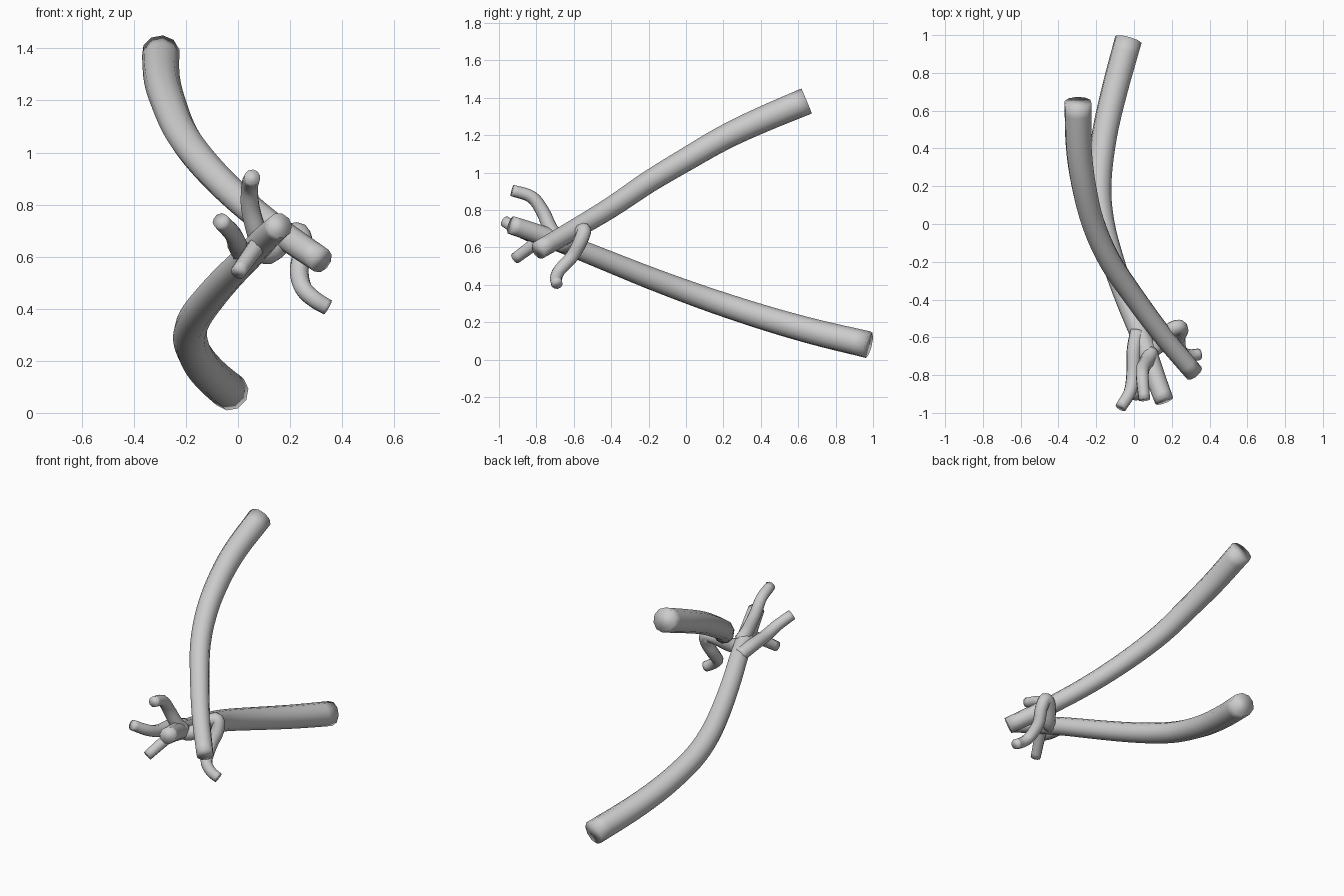
import bpy, bmesh, math
from mathutils import Vector

if "Cube" in bpy.data.objects:
    bpy.data.objects.remove(bpy.data.objects["Cube"])

SIDES = 10

bark = bpy.data.materials.new("plain grey")
bark.diffuse_color = (0.6, 0.6, 0.6, 1)
bark.use_nodes = True
bark.node_tree.nodes["Principled BSDF"].inputs["Base Color"].default_value = bark.diffuse_color


def smooth_path(points, steps):
    """Catmull-Rom curve through the points."""
    p = [Vector(q) for q in points]
    p = [2 * p[0] - p[1]] + p + [2 * p[-1] - p[-2]]
    out = []
    for i in range(1, len(p) - 2):
        a, b, c, d = p[i - 1:i + 3]
        for k in range(steps):
            t = k / steps
            out.append(0.5 * (2 * b + (c - a) * t + (2 * a - 5 * b + 4 * c - d) * t ** 2
                              + (3 * b - a - 3 * c + d) * t ** 3))
    return out + [p[-2]]


def tube(name, points, r_start, r_end, steps=4):
    """Tapered round branch with flat cut ends."""
    path = smooth_path(points, steps)
    bm = bmesh.new()
    rings = []
    side = None
    n = len(path) - 1
    for i, c in enumerate(path):
        tan = (path[min(i + 1, n)] - path[max(i - 1, 0)]).normalized()
        if side is None:
            side = tan.orthogonal()
        side = (side - tan * side.dot(tan)).normalized()
        up = tan.cross(side)
        r = r_start + (r_end - r_start) * i / n
        rings.append([bm.verts.new(c + r * (math.cos(a) * side + math.sin(a) * up))
                      for a in (2 * math.pi * k / SIDES for k in range(SIDES))])
    for lo, hi in zip(rings, rings[1:]):
        for k in range(SIDES):
            m = (k + 1) % SIDES
            bm.faces.new((lo[k], lo[m], hi[m], hi[k]))
    bm.faces.new(rings[0][::-1])
    bm.faces.new(rings[-1])
    bmesh.ops.recalc_face_normals(bm, faces=bm.faces)
    for f in bm.faces:
        f.smooth = True
    mesh = bpy.data.meshes.new(name)
    bm.to_mesh(mesh)
    bm.free()
    mesh.materials.append(bark)
    obj = bpy.data.objects.new(name, mesh)
    bpy.context.collection.objects.link(obj)


# Two long main branches
tube("lower_branch", [(-.03, .975, .08), (-.105, .7, .145), (-.16, .45, .215), (-.185, .2, .295),
                      (-.165, 0, .365), (-.11, -.2, .44), (-.04, -.4, .52), (.04, -.6, .60),
                      (.11, -.8, .675), (.16, -.935, .72)], .073, .05)
tube("upper_branch", [(-.297, .645, 1.383), (-.292, .4, 1.28), (-.265, .2, 1.185), (-.215, 0, 1.07),
                      (-.125, -.2, .95), (.01, -.4, .815), (.16, -.6, .695), (.32, -.79, .585)],
     .073, .05)

# Twigs growing from the lower branch
tube("arched_twig", [(.05, -.69, .64), (.12, -.65, .615), (.185, -.57, .675), (.235, -.545, .69),
                     (.25, -.565, .63), (.235, -.61, .55), (.25, -.675, .48), (.295, -.695, .435),
                     (.345, -.69, .405)], .045, .031)
tube("left_twig", [(.02, -.57, .61), (.0, -.67, .64), (-.005, -.8, .655), (-.022, -.89, .69),
                   (-.07, -.97, .74)], .042, .031)
tube("low_twig", [(.09, -.74, .665), (.05, -.82, .61), (.0, -.915, .54)], .036, .03)
tube("upright_twig", [(.09, -.68, .64), (.07, -.725, .70), (.047, -.765, .79), (.045, -.825, .87),
                      (.055, -.93, .905)], .042, .031)
